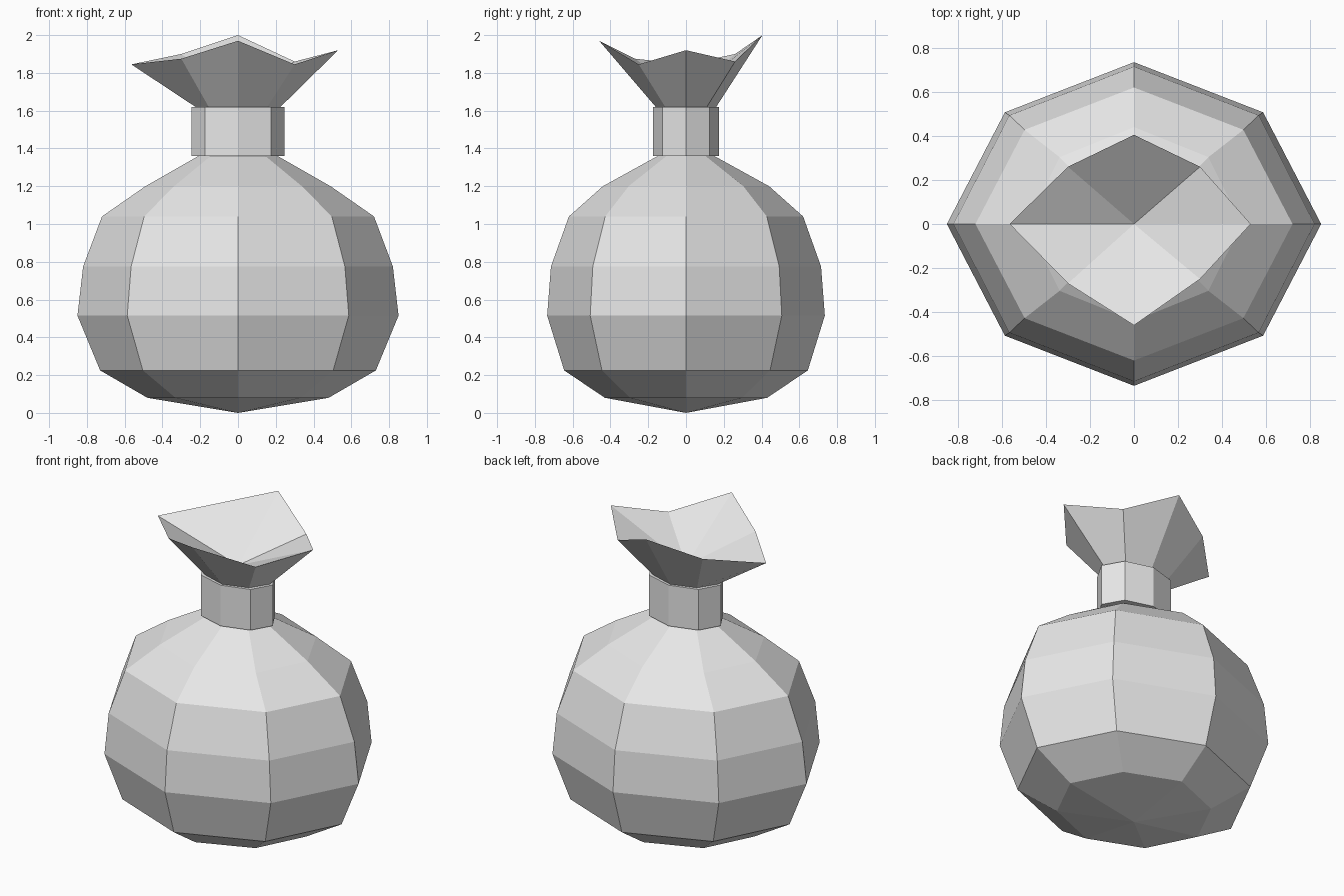
import bpy
from math import cos, sin, pi

cube = bpy.data.objects.get("Cube")
if cube:
    bpy.data.objects.remove(cube, do_unlink=True)

SIDES = 8

cloth = bpy.data.materials.new("light_grey_cloth")
cloth.use_nodes = True
cloth.diffuse_color = (0.8, 0.8, 0.8, 1)
cloth.node_tree.nodes["Principled BSDF"].inputs["Base Color"].default_value = (0.8, 0.8, 0.8, 1)


def ring(rx, ry, z, diagonal=0.69):
    """Eight-sided oval; 'diagonal' sets how far the corners between the axes reach."""
    points = []
    for i in range(SIDES):
        a = 2 * pi * i / SIDES
        k = diagonal / cos(pi / 4) if i % 2 else 1
        points.append((rx * k * cos(a), ry * k * sin(a), z))
    return points


def loft(name, rings, bottom_z, top_z):
    """Skin stacked rings and close each end with a fan to a centre point."""
    verts = [p for r in rings for p in r] + [(0, 0, bottom_z), (0, 0, top_z)]
    low, high = len(verts) - 2, len(verts) - 1
    last = (len(rings) - 1) * SIDES
    faces = []
    for i in range(SIDES):
        j = (i + 1) % SIDES
        faces.append((low, j, i))
        faces.append((high, last + i, last + j))
        for base in range(0, last, SIDES):
            faces.append((base + i, base + j, base + SIDES + j, base + SIDES + i))
    mesh = bpy.data.meshes.new(name)
    mesh.from_pydata(verts, [], faces)
    mesh.materials.append(cloth)
    mesh.update()
    obj = bpy.data.objects.new(name, mesh)
    bpy.context.collection.objects.link(obj)
    return obj


# Bulging sack body: half width, half depth, height
body_profile = [
    (0.48, 0.43, 0.08),
    (0.73, 0.645, 0.225),
    (0.85, 0.735, 0.515),
    (0.82, 0.715, 0.775),
    (0.72, 0.62, 1.04),
    (0.49, 0.44, 1.20),
    (0.21, 0.15, 1.36),
]
loft("sack_body", [ring(*p) for p in body_profile], 0.0, 1.36)

# Tie band around the neck
loft("neck_band", [ring(0.245, 0.175, z, 0.71) for z in (1.36, 1.62)], 1.36, 1.62)

# Flared mouth with an uneven rim, sunk to a point inside
rim = [
    (0.53, 0, 1.92), (0.30, 0.26, 1.86), (0, 0.405, 2.0), (-0.30, 0.26, 1.90),
    (-0.565, 0, 1.845), (-0.30, -0.27, 1.875), (0, -0.46, 1.97), (0.30, -0.25, 1.845),
]
loft("flared_mouth", [ring(0.225, 0.16, 1.62), rim], 1.62, 1.68)
